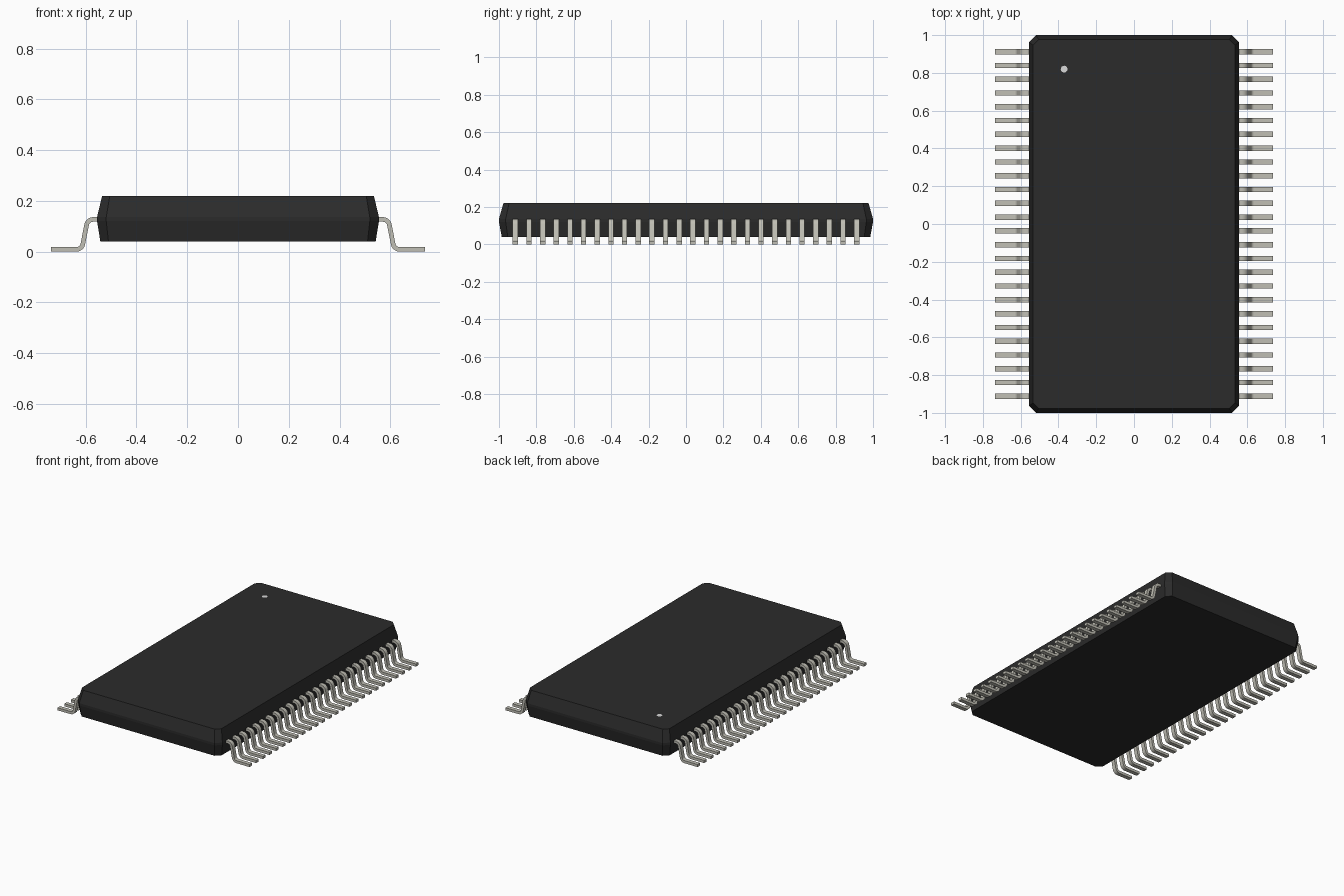
import bpy, bmesh, math
from mathutils import Vector

if "Cube" in bpy.data.objects:
    bpy.data.objects.remove(bpy.data.objects["Cube"], do_unlink=True)


def material(name, rgb, rough):
    m = bpy.data.materials.new(name)
    m.use_nodes = True
    m.diffuse_color = (*rgb, 1)
    bsdf = m.node_tree.nodes["Principled BSDF"]
    bsdf.inputs["Base Color"].default_value = (*rgb, 1)
    bsdf.inputs["Roughness"].default_value = rough
    return m


BLACK = material("black plastic", (0.024, 0.024, 0.024), 0.6)
METAL = material("tinned metal", (0.53, 0.52, 0.46), 0.4)
WHITE = material("marker white", (0.7, 0.7, 0.7), 0.5)


def make_object(name, bm, mat):
    bmesh.ops.recalc_face_normals(bm, faces=bm.faces)
    mesh = bpy.data.meshes.new(name)
    bm.to_mesh(mesh)
    bm.free()
    mesh.materials.append(mat)
    ob = bpy.data.objects.new(name, mesh)
    bpy.context.collection.objects.link(ob)
    return ob


# Package body: chamfered rectangles stacked with a parting line at mid height
def ring(bm, hx, hy, c, z):
    pts = [(hx, hy - c), (hx - c, hy), (c - hx, hy), (-hx, hy - c),
           (-hx, c - hy), (c - hx, -hy), (hx - c, -hy), (hx, c - hy)]
    return [bm.verts.new((x, y, z)) for x, y in pts]


bm = bmesh.new()
levels = [(0.542, 0.985, 0.032, 0.04), (0.555, 1.0, 0.036, 0.12),
          (0.555, 1.0, 0.036, 0.136), (0.535, 0.976, 0.03, 0.22)]
rings = [ring(bm, *lv) for lv in levels]
for a, b in zip(rings, rings[1:]):
    for i in range(8):
        j = (i + 1) % 8
        bm.faces.new((a[i], a[j], b[j], b[i]))
bm.faces.new(rings[0])
bm.faces.new(rings[-1])
make_object("package_body", bm, BLACK)

# Pin one marker, a thin disc on the top face
bm = bmesh.new()
bmesh.ops.create_circle(bm, cap_ends=True, radius=0.018, segments=20)
bmesh.ops.translate(bm, verts=bm.verts, vec=(-0.37, 0.82, 0.221))
make_object("pin_one_marker", bm, WHITE)

# Gull-wing lead: centre line with rounded bends, thickened into a profile
T, WIDTH, COUNT, PITCH = 0.018, 0.028, 26, 0.073


def rounded_path(pts, r, steps=5):
    pts = [Vector(p) for p in pts]
    out = [pts[0]]
    for p, q, s in zip(pts, pts[1:], pts[2:]):
        u, v = (p - q).normalized(), (s - q).normalized()
        half = u.angle(v) / 2
        centre = q + (u + v).normalized() * (r / math.sin(half))
        start = q + u * (r / math.tan(half)) - centre
        end = q + v * (r / math.tan(half)) - centre
        out += [centre + (start.lerp(end, k / steps)).normalized() * r
                for k in range(steps + 1)]
    return out + [pts[-1]]


path = rounded_path([(0.53, 0.127), (0.592, 0.127), (0.615, 0.009), (0.737, 0.009)], 0.026)
upper, lower = [], []
for i, p in enumerate(path):
    t = (path[min(i + 1, len(path) - 1)] - path[max(i - 1, 0)]).normalized()
    n = Vector((-t.y, t.x)) * T / 2
    upper.append(p + n)
    lower.append(p - n)

for side, name in ((1, "left_leads"), (-1, "right_leads")):
    bm = bmesh.new()
    for k in range(COUNT):
        y = (k - (COUNT - 1) / 2) * PITCH
        sections = []
        for a, b in zip(upper, lower):
            corners = ((a, -1), (a, 1), (b, 1), (b, -1))
            sections.append([bm.verts.new((side * p.x, y + s * WIDTH / 2, p.y))
                             for p, s in corners])
        for s0, s1 in zip(sections, sections[1:]):
            for i in range(4):
                j = (i + 1) % 4
                bm.faces.new((s0[i], s0[j], s1[j], s1[i]))
        bm.faces.new(sections[0])
        bm.faces.new(sections[-1])
    ob = make_object(name, bm, METAL)
    bpy.ops.object.select_all(action="DESELECT")
    ob.select_set(True)
    bpy.context.view_layer.objects.active = ob
    bpy.ops.object.shade_smooth_by_angle(angle=math.radians(35))
